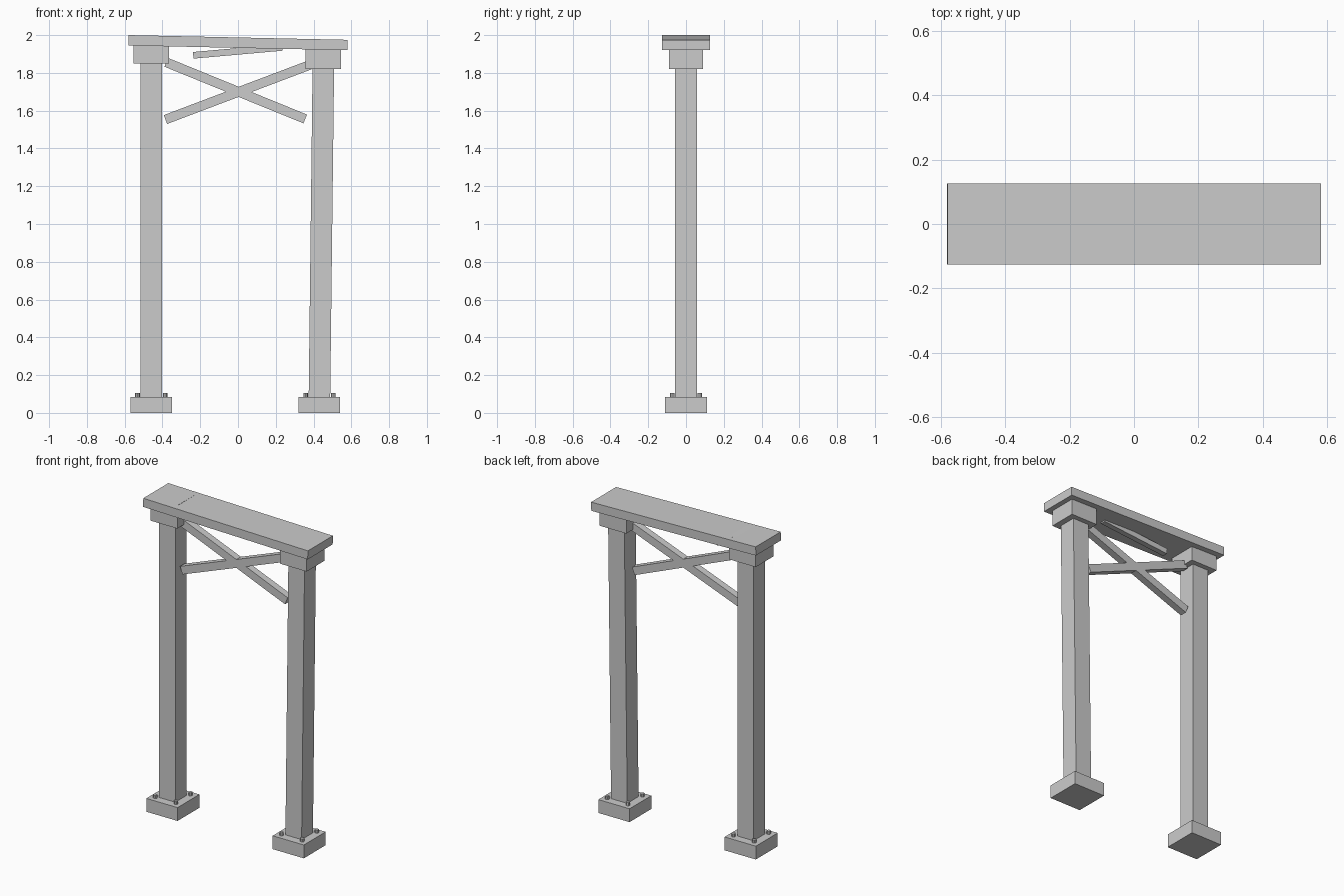
import bpy, math
from mathutils import Vector

if "Cube" in bpy.data.objects:
    bpy.data.objects.remove(bpy.data.objects["Cube"])


def box(name, center, size, tilt=0.0):
    """Box of full size, tilted about the y axis."""
    bpy.ops.mesh.primitive_cube_add(size=1, location=center, rotation=(0, tilt, 0))
    ob = bpy.context.object
    ob.name = name
    ob.scale = size
    bpy.ops.object.transform_apply(location=False, rotation=False, scale=True)
    return ob


def bar(name, a, b, height, depth):
    """Rectangular bar between two (x, z) points in the y = 0 plane."""
    a, b = Vector((a[0], 0, a[1])), Vector((b[0], 0, b[1]))
    d = b - a
    return box(name, (a + b) / 2, (d.length, depth, height), -math.atan2(d.z, d.x))


# Two posts: side, base x, top x, cap underside z
for side, xb, xt, zc in (("left", -0.459, -0.459, 1.85), ("right", 0.431, 0.452, 1.82)):
    # Footing block
    box(side + "_footing", (xb, 0, 0.0425), (0.22, 0.22, 0.085))
    # Anchor bolts
    for i, (sx, sy) in enumerate(((-1, -1), (1, -1), (1, 1), (-1, 1))):
        bpy.ops.mesh.primitive_cylinder_add(
            vertices=8, radius=0.012, depth=0.04,
            location=(xb + sx * 0.073, sy * 0.073, 0.085))
        bpy.context.object.name = f"{side}_anchor_bolt_{i + 1}"
    # Post, the right one leaning slightly outward
    bar(side + "_post", (xb, 0.07), (xt, zc + 0.03), 0.114, 0.114)
    # Cap block, reaching into the beam
    box(side + "_cap_block", (xt, 0, zc + 0.073), (0.188, 0.178, 0.1465))

# Sagging top beam
box("top_beam", (0, 0, 1.96), (1.16, 0.252, 0.055), 0.0216)

# Crossed braces
bar("brace_falling", (-0.38, 1.856), (0.356, 1.556), 0.05, 0.045)
bar("brace_rising", (-0.384, 1.553), (0.38, 1.842), 0.05, 0.045)

# Loose slat under the beam
bar("loose_slat", (-0.237, 1.893), (0.235, 1.935), 0.035, 0.035)
